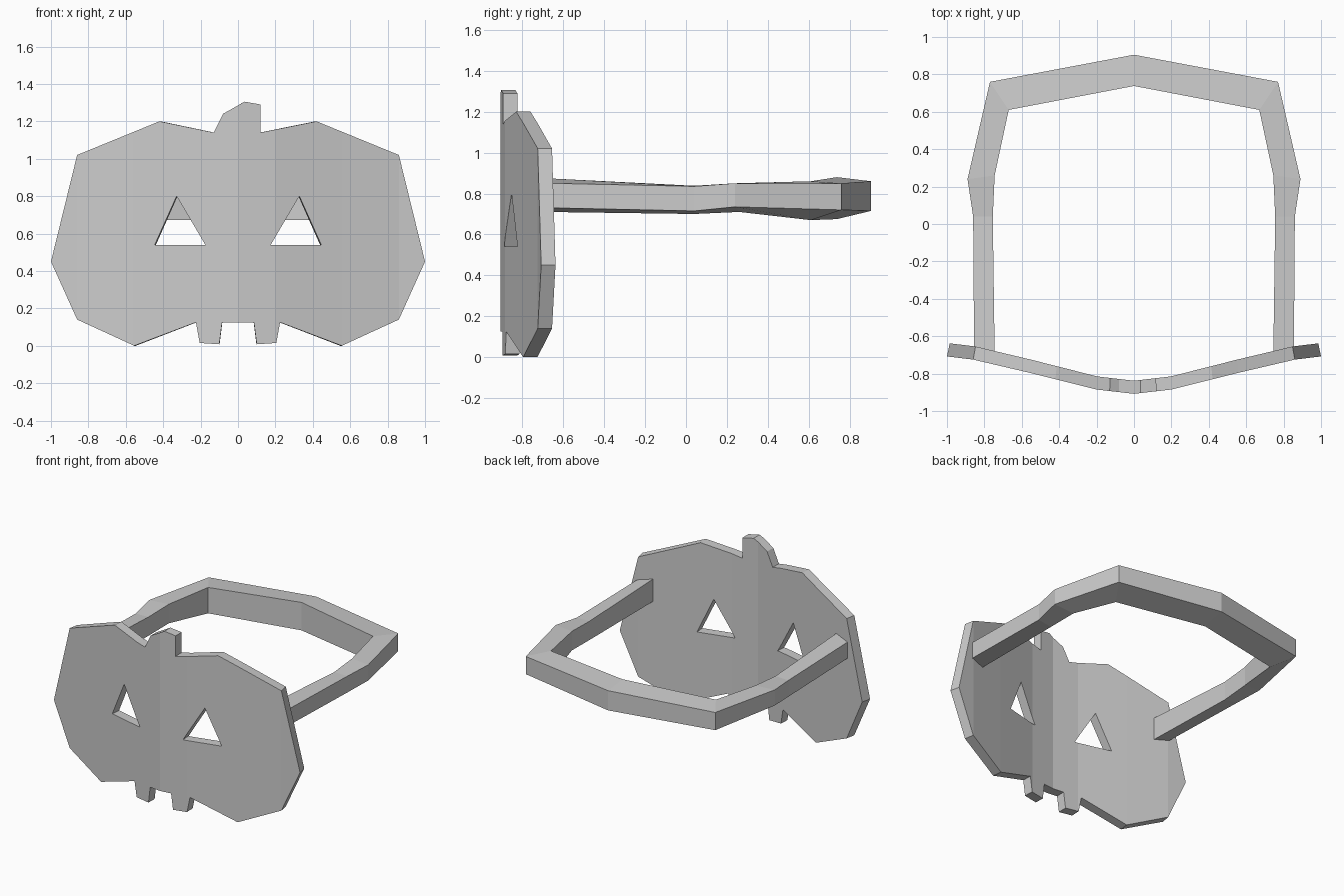
import bpy, bmesh
from mathutils import Vector

cube = bpy.data.objects.get("Cube")
if cube:
    bpy.data.objects.remove(cube)

grey = bpy.data.materials.new("plain grey")
grey.use_nodes = True
grey.diffuse_color = (0.6, 0.6, 0.6, 1)
grey.node_tree.nodes["Principled BSDF"].inputs["Base Color"].default_value = (0.6, 0.6, 0.6, 1)


def finish(bm, name):
    bmesh.ops.recalc_face_normals(bm, faces=bm.faces)
    mesh = bpy.data.meshes.new(name)
    bm.to_mesh(mesh)
    bm.free()
    mesh.materials.append(grey)
    obj = bpy.data.objects.new(name, mesh)
    bpy.context.collection.objects.link(obj)
    return obj


def mirrored(points):
    return [(-x, z) for x, z in reversed(points)]


# Folded face plate: outline with stem and teeth, and two eye holes
side = [(0.42, 1.2), (0.86, 1.02), (1, 0.45), (0.86, 0.14), (0.555, 0),
        (0.225, 0.125), (0.205, 0.015), (0.1, 0.008), (0.085, 0.125)]
stem = [(-0.13, 1.14), (-0.08, 1.24), (0.035, 1.305), (0.12, 1.29), (0.12, 1.14)]
eye = [(0.175, 0.54), (0.445, 0.54), (0.328, 0.8)]

FOLDS = [(0, -0.908), (0.2, -0.885), (0.56, -0.795), (0.86, -0.725), (1, -0.708)]
THICKNESS = 0.07


def front_y(x):
    x = min(abs(x), 1)
    for (x0, y0), (x1, y1) in zip(FOLDS, FOLDS[1:]):
        if x <= x1:
            return y0 + (y1 - y0) * (x - x0) / (x1 - x0)
    return FOLDS[-1][1]


bm = bmesh.new()
for loop in (side + mirrored(side) + stem, eye, mirrored(eye)):
    verts = [bm.verts.new((x, 0, z)) for x, z in loop]
    for a, b in zip(verts, verts[1:] + verts[:1]):
        bm.edges.new((a, b))
bmesh.ops.triangle_fill(bm, use_beauty=True, use_dissolve=False, edges=bm.edges[:])

# Fold lines
for x, _ in FOLDS[:-1]:
    for s in ((1, -1) if x else (1,)):
        bmesh.ops.bisect_plane(bm, geom=bm.verts[:] + bm.edges[:] + bm.faces[:],
                               plane_co=(s * x, 0, 0), plane_no=(1, 0, 0))

# Thickness, then bend the plate back along the folds
result = bmesh.ops.extrude_face_region(bm, geom=bm.faces[:], use_keep_orig=True)
back = {v for v in result["geom"] if isinstance(v, bmesh.types.BMVert)}
for v in bm.verts:
    v.co.y = front_y(v.co.x)
    if v in back:
        v.co.y += THICKNESS
        v.co.x *= 0.985
finish(bm, "pumpkin_mask")

# Head band: each station is outer x, y, inner x, y, then
# outer top, outer bottom, inner bottom, inner top heights
stations = [
    (0.855, -0.66, 0.745, -0.69, 0.85, 0.73, 0.71, 0.875),
    (0.86, 0.04, 0.755, 0.04, 0.835, 0.715, 0.70, 0.838),
    (0.89, 0.24, 0.745, 0.26, 0.85, 0.735, 0.71, 0.85),
    (0.77, 0.76, 0.67, 0.61, 0.85, 0.72, 0.67, 0.86),
    (0, 0.905, 0, 0.738, 0.86, 0.715, 0.675, 0.88),
]
path = [(1, s) for s in stations] + [(-1, s) for s in reversed(stations[:-1])]

bm = bmesh.new()
rings = []
for sign, (xo, yo, xi, yi, ot, ob, ib, it) in path:
    corners = [(xo, yo, ot), (xo, yo, ob), (xi, yi, ib), (xi, yi, it)]
    rings.append([bm.verts.new(Vector((sign * x, y, z))) for x, y, z in corners])
for a, b in zip(rings, rings[1:]):
    for i in range(4):
        j = (i + 1) % 4
        bm.faces.new((a[i], a[j], b[j], b[i]))
bm.faces.new(rings[0])
bm.faces.new(rings[-1])
finish(bm, "head_band")
